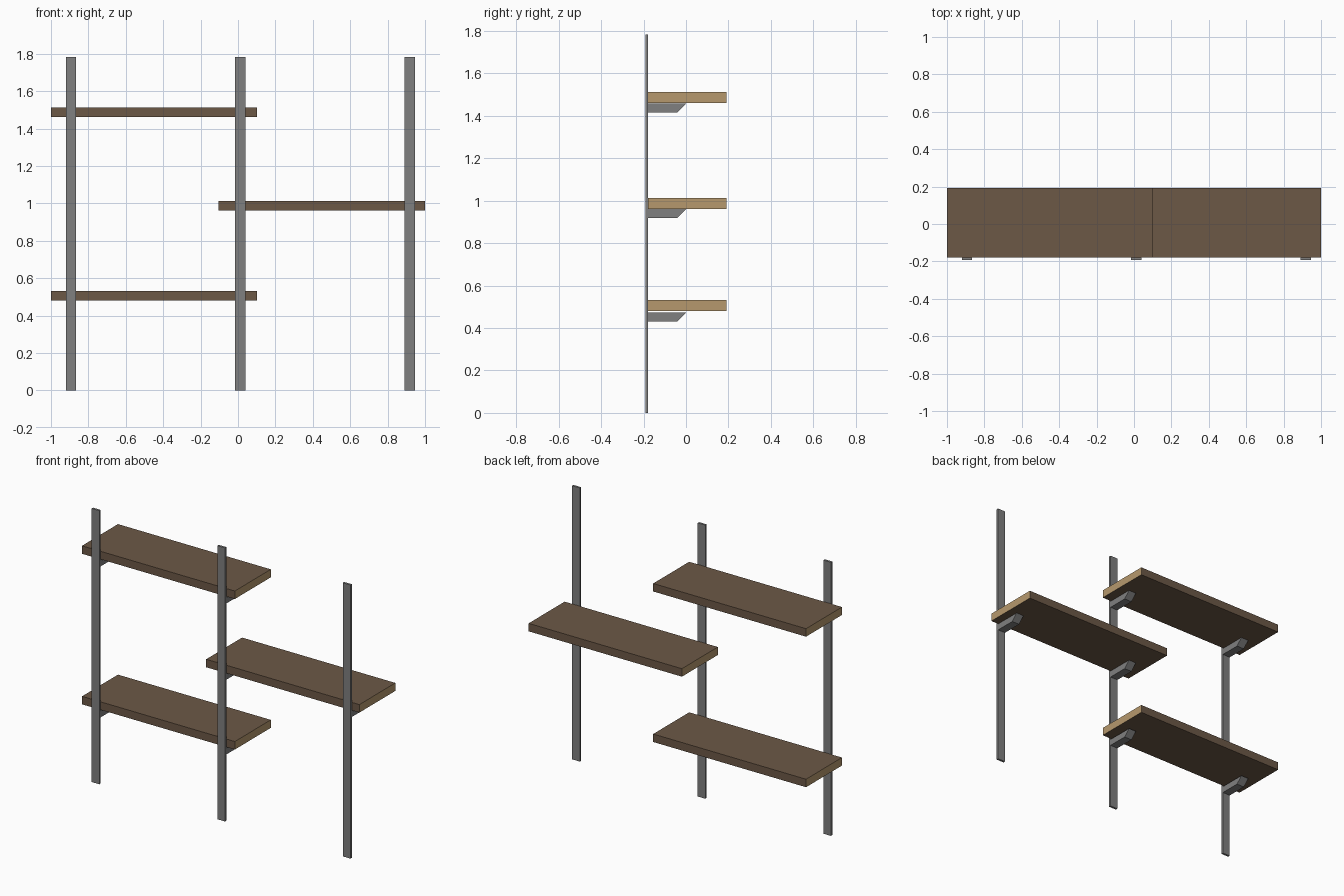
import bpy, bmesh

if "Cube" in bpy.data.objects:
    bpy.data.objects.remove(bpy.data.objects["Cube"])


def srgb(r, g, b):
    lin = [(c / 255 / 12.92 if c <= 10 else ((c / 255 + 0.055) / 1.055) ** 2.4) for c in (r, g, b)]
    return (*lin, 1.0)


def material(name, rgb):
    m = bpy.data.materials.new(name)
    m.diffuse_color = srgb(*rgb)
    m.use_nodes = True
    m.node_tree.nodes["Principled BSDF"].inputs["Base Color"].default_value = m.diffuse_color
    return m


walnut = material("dark_wood", (108, 88, 70))
end_grain = material("light_end_grain", (182, 153, 109))
steel = material("grey_steel", (128, 128, 128))


def extrude_x(name, profile, x0, x1, mats):
    """Sweep a (y, z) profile from x0 to x1."""
    bm = bmesh.new()
    face = bm.faces.new([bm.verts.new((x0, y, z)) for y, z in profile])
    new = bmesh.ops.extrude_face_region(bm, geom=[face])["geom"]
    bmesh.ops.translate(bm, vec=(x1 - x0, 0, 0),
                        verts=[v for v in new if isinstance(v, bmesh.types.BMVert)])
    bmesh.ops.recalc_face_normals(bm, faces=bm.faces)
    # the second material, if any, goes on the two end faces
    for f in bm.faces:
        f.material_index = len(mats) - 1 if abs(f.normal.x) > 0.9 else 0
    me = bpy.data.meshes.new(name)
    bm.to_mesh(me)
    bm.free()
    for m in mats:
        me.materials.append(m)
    ob = bpy.data.objects.new(name, me)
    bpy.context.collection.objects.link(ob)
    return ob


def rect(y0, y1, z0, z1):
    return [(y0, z0), (y1, z0), (y1, z1), (y0, z1)]


HALF = 0.0275                       # half width of posts and brackets
POSTS = (-0.893, 0.0125, 0.918)     # post centres along x
POST_Y, BACK_Y, EDGE_Y = -0.192, -0.178, 0.192

# Upright posts
for x in POSTS:
    extrude_x("upright_post", rect(POST_Y, BACK_Y, 0, 1.783), x - HALF, x + HALF, [steel])

# Shelves: x range, underside height, bracket top, supporting posts
SHELVES = (
    (-1.0, 0.102, 0.480, 0.473, POSTS[:2]),
    (-0.105, 1.0, 0.961, 0.960, POSTS[1:]),
    (-1.0, 0.102, 1.461, 1.457, POSTS[:2]),
)
for x0, x1, z, top, supports in SHELVES:
    extrude_x("shelf", rect(BACK_Y, EDGE_Y, z, z + 0.052), x0, x1, [walnut, end_grain])
    # Brackets with a sloped front end
    for x in supports:
        profile = [(BACK_Y, top - 0.042), (-0.042, top - 0.042), (0.0, top), (BACK_Y, top)]
        extrude_x("shelf_bracket", profile, x - HALF, x + HALF, [steel])
